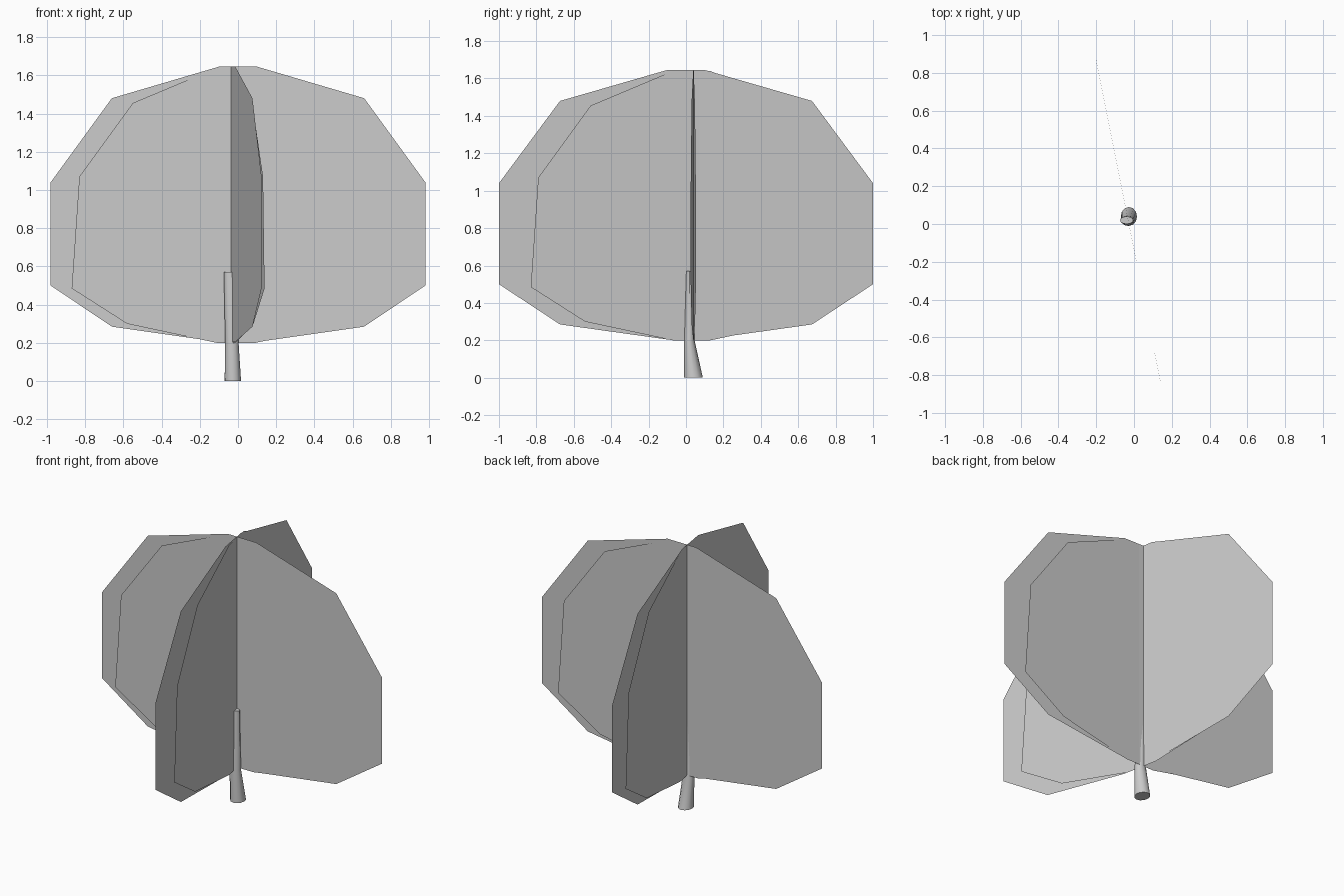
import bpy
import bmesh
import math
from mathutils import Vector

cube = bpy.data.objects.get("Cube")
if cube:
    bpy.data.objects.remove(cube, do_unlink=True)


def make_material(name, colour):
    mat = bpy.data.materials.new(name)
    mat.use_nodes = True
    mat.diffuse_color = colour
    mat.node_tree.nodes["Principled BSDF"].inputs["Base Color"].default_value = colour
    return mat


grey = make_material("light grey", (0.6, 0.6, 0.6, 1))


def finish(name, bm):
    mesh = bpy.data.meshes.new(name)
    bm.to_mesh(mesh)
    bm.free()
    mesh.materials.append(grey)
    obj = bpy.data.objects.new(name, mesh)
    bpy.context.collection.objects.link(obj)
    return obj


def leaf_sheet(name, centre, along, half_outline):
    """Flat upright crown card: half outline mirrored about its centre."""
    outline = half_outline + [(-u, z) for u, z in reversed(half_outline)]
    bm = bmesh.new()
    verts = [bm.verts.new(Vector((*centre, z)) + Vector((*along, 0)) * u)
             for u, z in outline]
    bm.faces.new(verts)
    return finish(name, bm)


# Crown: two crossed large cards, each with a smaller card turned slightly
large = [(0.1, 1.645), (0.66, 1.48), (0.98, 1.04), (0.98, 0.5), (0.66, 0.285), (0.1, 0.205)]
small = [(0.1, 1.64), (0.54, 1.455), (0.82, 1.07), (0.86, 0.485), (0.57, 0.3), (0.1, 0.2)]

leaf_sheet("large_crown_card_across", (0, 0.04), (1, -0.015), large)
leaf_sheet("small_crown_card_across", (-0.01, 0.04), (1, 0.015), small)
leaf_sheet("large_crown_card_deep", (-0.03, 0), (-0.16, 1.0204), large)
leaf_sheet("small_crown_card_deep", (-0.033, 0.03), (-0.2, 1), small)

# Trunk: leaning tapered loft of (x, y, z, x radius, y radius) rings
rings = [(-0.027, 0.04, 0, 0.043, 0.05),
         (-0.032, 0.018, 0.2, 0.035, 0.028),
         (-0.039, 0.02, 0.57, 0.035, 0.02)]
SIDES = 12
bm = bmesh.new()
loops = []
for x, y, z, rx, ry in rings:
    turns = [math.tau * i / SIDES for i in range(SIDES)]
    loops.append([bm.verts.new((x + rx * math.cos(a), y + ry * math.sin(a), z)) for a in turns])
for low, high in zip(loops, loops[1:]):
    for i in range(SIDES):
        j = (i + 1) % SIDES
        bm.faces.new((low[i], low[j], high[j], high[i]))
bm.faces.new(reversed(loops[0]))
bm.faces.new(loops[-1])
trunk = finish("trunk", bm)

bpy.ops.object.select_all(action="DESELECT")
trunk.select_set(True)
bpy.context.view_layer.objects.active = trunk
bpy.ops.object.shade_smooth_by_angle(angle=math.radians(40))
